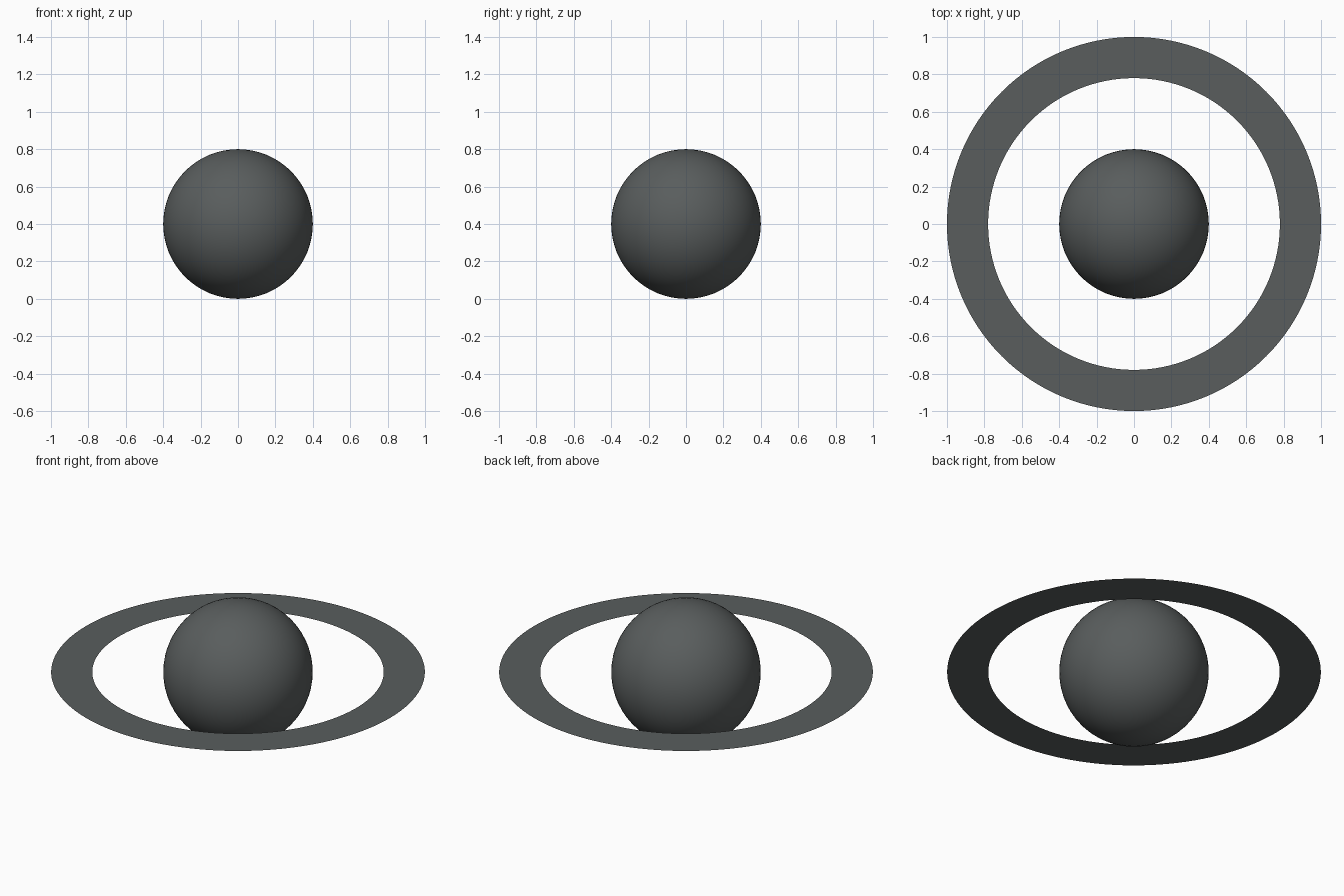
import bpy
import bmesh
import math

cube = bpy.data.objects.get("Cube")
if cube:
    bpy.data.objects.remove(cube, do_unlink=True)

RADIUS = 0.4
RING_INNER, RING_OUTER = 0.78, 1.0
SEGMENTS = 128

# One slate grey for both parts
grey = bpy.data.materials.new("slate_grey")
grey.use_nodes = True
colour = (0.1, 0.11, 0.11, 1)
grey.diffuse_color = colour
bsdf = next(n for n in grey.node_tree.nodes if n.type == "BSDF_PRINCIPLED")
bsdf.inputs["Base Color"].default_value = colour


def add_object(name, bm):
    mesh = bpy.data.meshes.new(name)
    bm.to_mesh(mesh)
    bm.free()
    mesh.materials.append(grey)
    obj = bpy.data.objects.new(name, mesh)
    obj.location.z = RADIUS
    bpy.context.collection.objects.link(obj)
    return obj


# Planet: smooth ball resting on the ground
bm = bmesh.new()
bmesh.ops.create_uvsphere(bm, u_segments=64, v_segments=32, radius=RADIUS)
for face in bm.faces:
    face.smooth = True
add_object("planet", bm)

# Ring: paper-thin flat band around the equator
bm = bmesh.new()
loops = []
for radius in (RING_INNER, RING_OUTER):
    angles = [math.tau * i / SEGMENTS for i in range(SEGMENTS)]
    loops.append([bm.verts.new((radius * math.cos(a), radius * math.sin(a), 0)) for a in angles])
inner, outer = loops
for i in range(SEGMENTS):
    j = (i + 1) % SEGMENTS
    bm.faces.new((inner[i], outer[i], outer[j], inner[j]))
add_object("ring", bm)
